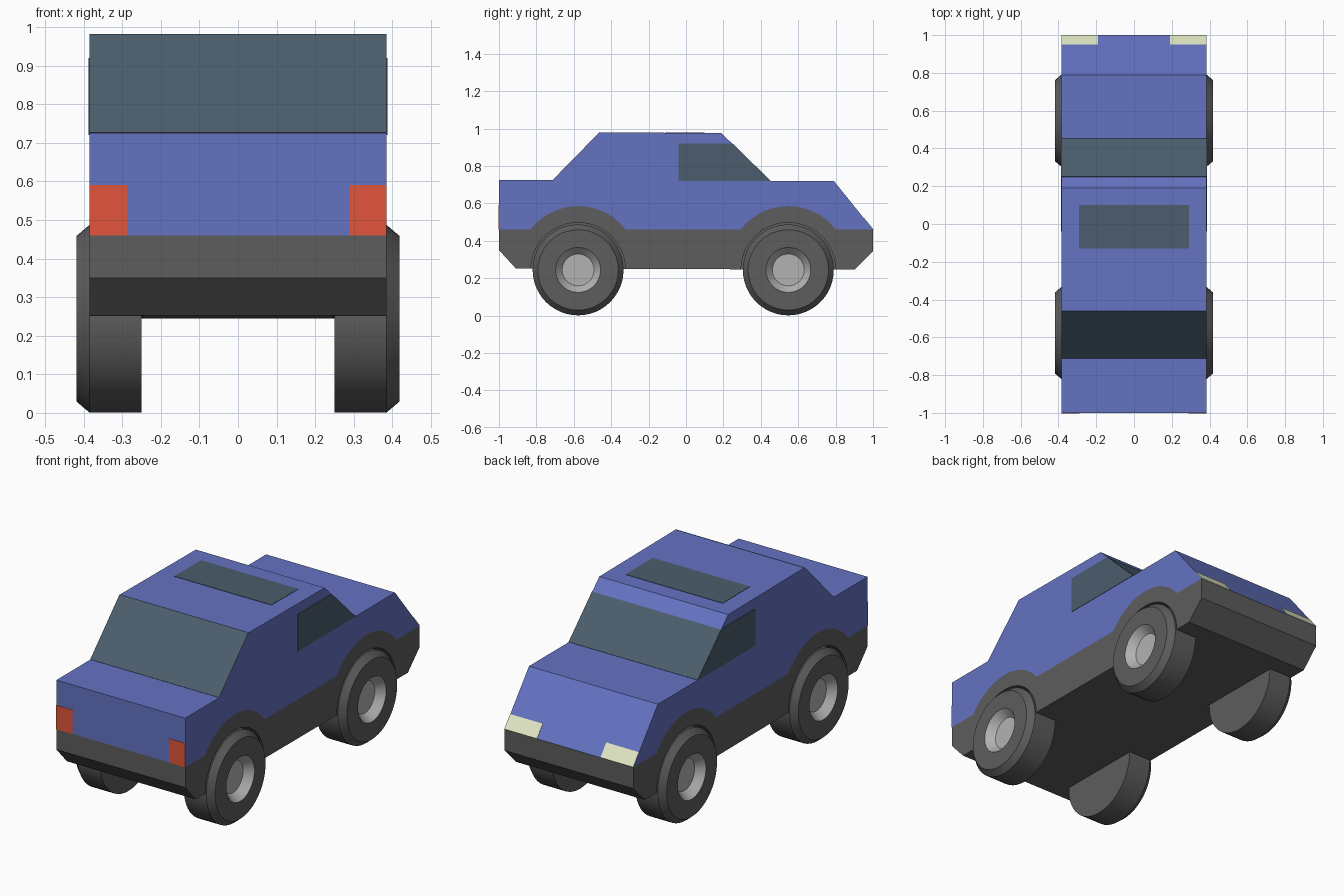
import bpy, bmesh, math

if "Cube" in bpy.data.objects:
    bpy.data.objects.remove(bpy.data.objects["Cube"])

W = 0.385                       # half width of the body
AXLES = (-0.577, 0.547)         # wheel positions along y
WHEEL_Z, WHEEL_R = 0.244, 0.243


def material(name, r, g, b):
    m = bpy.data.materials.new(name)
    m.diffuse_color = (r, g, b, 1)
    m.use_nodes = True
    m.node_tree.nodes["Principled BSDF"].inputs["Base Color"].default_value = m.diffuse_color
    return m


BLUE = material("blue_paint", 0.13, 0.17, 0.54)
DARK = material("dark_grey", 0.11, 0.11, 0.11)
METAL = material("hub_metal", 0.45, 0.45, 0.45)
GLASS = material("glass", 0.07, 0.11, 0.15)
RED = material("red_lens", 0.75, 0.09, 0.045)
CREAM = material("headlight_lens", 0.75, 0.80, 0.55)


def finish(name, bm, *mats):
    bmesh.ops.recalc_face_normals(bm, faces=bm.faces)
    me = bpy.data.meshes.new(name)
    bm.to_mesh(me)
    bm.free()
    ob = bpy.data.objects.new(name, me)
    bpy.context.collection.objects.link(ob)
    for m in mats:
        me.materials.append(m)
    return ob


def prism(name, pts, x0, x1, mat):
    """Extrude a (y, z) outline from x0 to x1."""
    bm = bmesh.new()
    face = bm.faces.new([bm.verts.new((x0, y, z)) for y, z in pts])
    ext = bmesh.ops.extrude_face_region(bm, geom=[face])["geom"]
    verts = [v for v in ext if isinstance(v, bmesh.types.BMVert)]
    bmesh.ops.translate(bm, verts=verts, vec=(x1 - x0, 0, 0))
    return finish(name, bm, mat)


def slab(name, p, q, x0, x1, mat, t=0.002):
    """Thin panel lying on the body surface between p and q."""
    dy, dz = q[0] - p[0], q[1] - p[1]
    k = t / math.hypot(dy, dz)
    n = (-dz * k, dy * k)
    return prism(name, [p, q, (q[0] + n[0], q[1] + n[1]),
                        (p[0] + n[0], p[1] + n[1])], x0, x1, mat)


def arc(cy, cz, r, a0, a1, n):
    return [(cy + r * math.cos(math.radians(a0 + (a1 - a0) * i / n)),
             cz + r * math.sin(math.radians(a0 + (a1 - a0) * i / n)))
            for i in range(n + 1)]


# Line between paint and lower body, rising over each wheel
arches = []
for cy in AXLES:
    arches += arc(cy, 0.262, 0.323, 142.2, 37.8, 14)
waist = [(-1, 0.46)] + arches + [(1, 0.46)]

# Lower body and painted upper body
lower = prism("lower_body", waist + [(1, 0.345), (0.90, 0.245), (-0.91, 0.252), (-1, 0.35)],
              -W, W, DARK)
prism("upper_body", waist + [(0.79, 0.72), (0.45, 0.72), (0.19, 0.975), (-0.46, 0.98),
                             (-0.71, 0.725), (-1, 0.725)], -W, W, BLUE)

# Wheel wells
for side in (-1, 1):
    for cy in AXLES:
        cutter = prism("wheel_well_cutter", arc(cy, WHEEL_Z, 0.253, 0, 352.5, 47),
                       side * 0.245, side * 0.5, DARK)
        cutter.hide_render = True
        cutter.hide_viewport = True
        mod = lower.modifiers.new("wheel_well", "BOOLEAN")
        mod.operation = "DIFFERENCE"
        mod.object = cutter


# Wheels: tyre with bevelled shoulder and a dished hub
def wheel(name, side, cy, n=48):
    profile = [(0.25, WHEEL_R), (0.385, WHEEL_R), (0.418, 0.215), (0.418, 0.12), (0.375, 0.085)]
    bm = bmesh.new()
    rings = [[bm.verts.new((side * x, cy + r * math.cos(2 * math.pi * i / n),
                            WHEEL_Z + r * math.sin(2 * math.pi * i / n)))
              for i in range(n)] for x, r in profile]
    for k in range(len(rings) - 1):
        for i in range(n):
            j = (i + 1) % n
            f = bm.faces.new((rings[k][i], rings[k][j], rings[k + 1][j], rings[k + 1][i]))
            f.material_index = 1 if k == 3 else 0
    bm.faces.new(rings[0])
    bm.faces.new(rings[-1]).material_index = 1
    ob = finish(name, bm, DARK, METAL)
    bpy.ops.object.select_all(action="DESELECT")
    ob.select_set(True)
    bpy.context.view_layer.objects.active = ob
    bpy.ops.object.shade_smooth_by_angle(angle=math.radians(25))


for side, s_name in ((-1, "left"), (1, "right")):
    for cy, e_name in zip(AXLES, ("front", "rear")):
        wheel(f"{e_name}_{s_name}_wheel", side, cy)
    # Side windows and corner lights
    prism(f"{s_name}_side_window", [(-0.04, 0.72), (0.45, 0.72), (0.246, 0.92), (-0.04, 0.92)],
          side * W, side * (W + 0.002), GLASS)
    slab(f"{s_name}_red_light", (-1, 0.46), (-1, 0.59), side * 0.288, side * W, RED)
    slab(f"{s_name}_headlight", (0.95, 0.522), (1, 0.46), side * 0.19, side * W, CREAM)

# Full-width windows and sunroof
slab("sloping_window", (-0.71, 0.725), (-0.46, 0.98), -W, W, GLASS)
slab("windscreen", (0.25, 0.916), (0.45, 0.72), -W, W, GLASS)
slab("sunroof", (-0.13, 0.9775), (0.10, 0.9757), -0.29, 0.29, GLASS)
